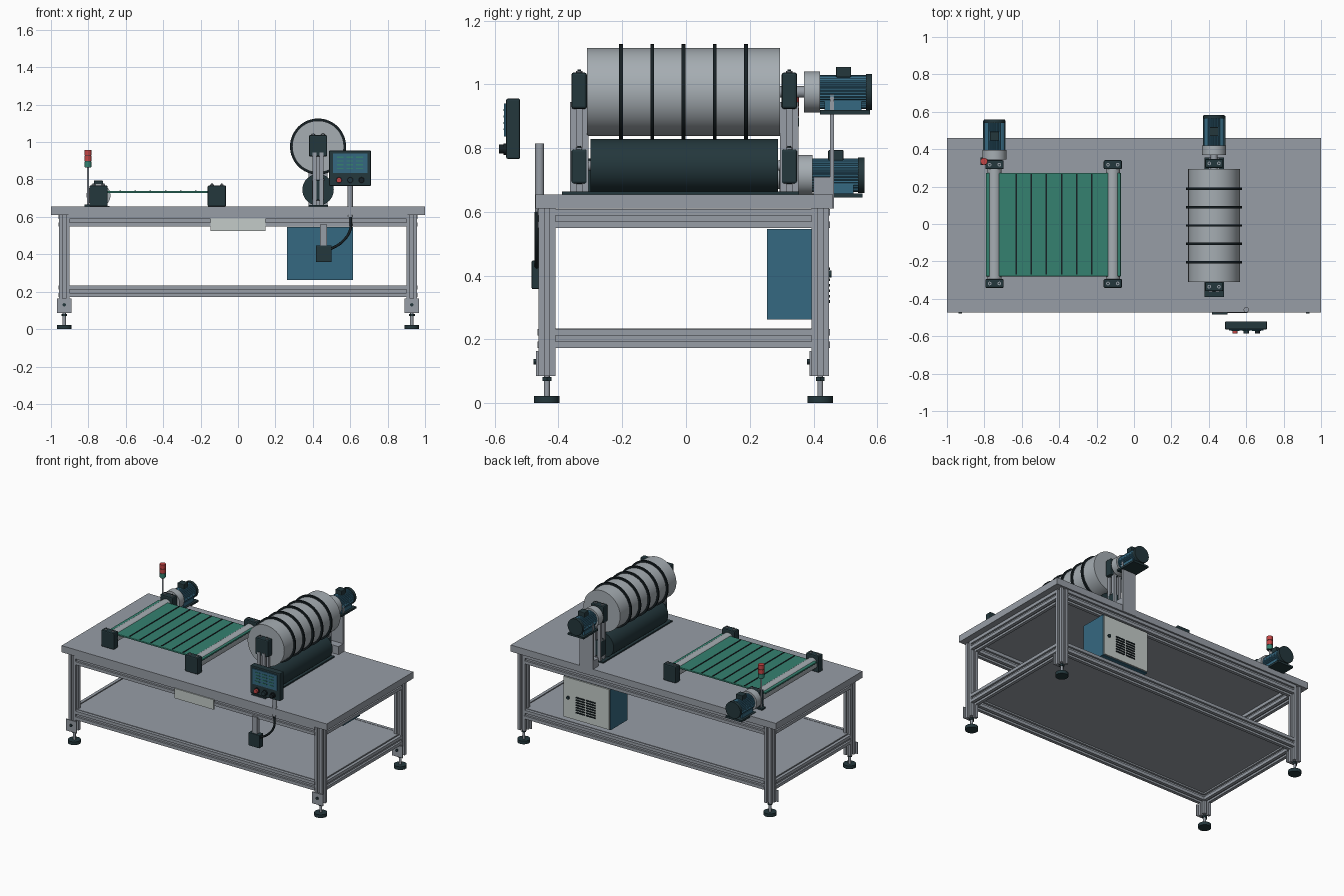
import bpy, bmesh
from math import pi, cos, sin
from mathutils import Matrix, Vector

old = bpy.data.objects.get("Cube")
if old:
    bpy.data.objects.remove(old, do_unlink=True)


def material(name, r, g, b):
    m = bpy.data.materials.new(name)
    m.use_nodes = True
    m.diffuse_color = (r, g, b, 1)
    m.node_tree.nodes["Principled BSDF"].inputs["Base Color"].default_value = (r, g, b, 1)
    return m


STEEL = material("steel grey", .31, .34, .38)
DRUM = material("drum grey", .38, .42, .45)
DARK = material("dark slate", .017, .038, .045)
BLACK = material("black rubber", .008, .014, .017)
BLUE = material("motor blue", .036, .14, .22)
GREEN = material("belt green", .035, .22, .16)
RED = material("signal red", .55, .06, .06)
WHITE = material("off white", .55, .60, .58)

# Rotations turning the local z axis towards each world axis
AXES = {"x": Matrix(((0, 0, 1), (1, 0, 0), (0, 1, 0))),
        "y": Matrix(((1, 0, 0), (0, 0, 1), (0, -1, 0))),
        "z": Matrix.Identity(3)}


def finish(name, bm, mat, smooth=False):
    bmesh.ops.recalc_face_normals(bm, faces=bm.faces)
    mesh = bpy.data.meshes.new(name)
    bm.to_mesh(mesh)
    bm.free()
    mesh.materials.append(mat)
    ob = bpy.data.objects.new(name, mesh)
    bpy.context.scene.collection.objects.link(ob)
    if smooth:
        bpy.ops.object.select_all(action="DESELECT")
        ob.select_set(True)
        bpy.context.view_layer.objects.active = ob
        bpy.ops.object.shade_smooth_by_angle()
    return ob


def box(name, xs, ys, zs, mat, bevel=0):
    bm = bmesh.new()
    bmesh.ops.create_cube(bm, size=1)
    for v in bm.verts:
        v.co = [(a + b) / 2 + c * (b - a) for (a, b), c in zip((xs, ys, zs), v.co)]
    if bevel:
        bmesh.ops.bevel(bm, geom=bm.edges[:], offset=bevel, segments=2,
                        profile=.5, affect="EDGES")
    return finish(name, bm, mat)


def prism(name, pts, start, length, axis, mat, smooth=False):
    bm = bmesh.new()
    face = bm.faces.new([bm.verts.new((u, v, 0)) for u, v in pts])
    ext = bmesh.ops.extrude_face_region(bm, geom=[face])["geom"]
    for v in ext:
        if isinstance(v, bmesh.types.BMVert):
            v.co.z += length
    for v in bm.verts:
        v.co = AXES[axis] @ v.co + Vector(start)
    return finish(name, bm, mat, smooth)


def ring(radius, n=40, ratio=1):
    return [((radius if i % 2 else radius * ratio) * cos(2 * pi * i / n),
             (radius if i % 2 else radius * ratio) * sin(2 * pi * i / n)) for i in range(n)]


def cyl(name, start, radius, length, axis, mat, n=40):
    return prism(name, ring(radius, n), start, length, axis, mat, True)


def slotted(name, start, length, axis, half=.027):
    # Square extrusion with a groove in every face
    s, d = half * .3, half * .45
    side = [(-half, -half), (-s, -half), (-s, d - half), (s, d - half), (s, -half)]
    pts = []
    for c, k in ((1, 0), (0, 1), (-1, 0), (0, -1)):
        pts += [(c * u - k * v, k * u + c * v) for u, v in side]
    return prism(name, pts, start, length, axis, STEEL)


# Table top, lower shelf and frame
LEG_X, FRONT_Y, BACK_Y = .929, -.436, .421
box("table_top", (-1, 1), (-.472, .461), (.61, .655), STEEL)
box("lower_shelf", (-.93, .93), (-.44, .425), (.222, .234), STEEL)
for z, tag in ((.579, "upper"), (.203, "lower")):
    for y, end in ((FRONT_Y, "front"), (BACK_Y, "back")):
        slotted(f"{tag}_{end}_rail", (-.905, y, z), 1.81, "x", .03)
    for x, end in ((-LEG_X, "right"), (LEG_X, "left")):
        slotted(f"{tag}_{end}_rail", (x, -.41, z), .81, "y", .03)

# Legs with bracket plates and levelling feet
for x in (-LEG_X, LEG_X):
    for y in (FRONT_Y, BACK_Y):
        slotted("leg", (x, y, .085), .525, "z")
        box("foot_plate", (x - .04, x + .04), (y - .034, y - .027), (.085, .163), STEEL)
        cyl("plate_bolt", (x, y - .042, .13), .009, .01, "y", DARK, 12)
        cyl("foot_stem", (x, y, .02), .009, .07, "z", STEEL, 16)
        cyl("foot_nut", (x, y, .07), .016, .012, "z", DARK, 6)
        cyl("foot_pad", (x, y, 0), .04, .022, "z", DARK, 32)

# Front name plate
box("front_plate", (-.147, .147), (-.473, -.464), (.525, .592), WHITE)


def bearing(name, x, y, zs, half_x=.049, half_y=.024):
    box(name, (x - half_x, x + half_x), (y - half_y, y + half_y), zs, DARK, .007)
    for dx in (-.026, .026):
        cyl(name + "_bolt", (x + dx, y, zs[1] - .002), .01, .007, "z", STEEL, 12)
        cyl(name + "_bolt_core", (x + dx, y, zs[1] + .004), .005, .006, "z", DARK, 8)


def motor(name, x, y, z):
    cyl(name + "_gearbox", (x, y, z), .064, .05, "y", DRUM)
    prism(name + "_body", ring(.053, 72, .94), (x, y + .05, z), .145, "y", BLUE)
    cyl(name + "_fan_cover", (x, y + .194, z), .056, .02, "y", DARK)
    box(name + "_terminal_box", (x - .025, x + .025), (y + .1, y + .148),
        (z + .045, z + .079), DARK, .004)
    box(name + "_mount", (x - .06, x + .06), (y + .05, y + .207), (z - .07, z - .057), DARK)
    for dx in (-.04, .04):
        box(name + "_mount_rib", (x + dx - .006, x + dx + .006),
            (y + .065, y + .18), (z - .06, z - .03), BLUE)


# Belt conveyor on the right half of the table
ROLLERS = (-.746, -.113)
box("belt", (-.792, -.07), (-.28, .274), (.727, .738), GREEN, .003)
for i in range(6):
    x = -.63 + i * .081
    box("belt_stripe", (x - .004, x + .004), (-.27, .268), (.736, .741), BLACK)
for x in ROLLERS:
    cyl("belt_roller", (x, -.296, .71), .038, .592, "y", DRUM)
    for y in (-.318, .317):
        bearing("belt_bearing", x, y, (.655, .768))
motor("belt_motor", ROLLERS[0], .346, .715)

# Signal tower
cyl("signal_pole", (-.802, .335, .655), .006, .22, "z", STEEL, 16)
box("signal_base", (-.822, -.782), (.315, .355), (.655, .665), DARK)
for i, mat in enumerate((GREEN, RED, RED)):
    z = .868 + i * .031
    cyl("signal_lamp", (-.802, .335, z), .019, .028, "z", mat, 24)
    cyl("signal_spacer", (-.802, .335, z - .004), .016, .008, "z", DARK, 24)

# Winding drum with bands above a pressure roller
DX, DZ = .428, .976
cyl("drum", (DX, -.31, DZ), .138, .605, "y", DRUM, 64)
cyl("drum_shaft", (DX, -.345, DZ), .018, .72, "y", STEEL, 24)
for i in range(5):
    cyl("drum_band", (DX, -.21 + i * .098, DZ), .15, .012, "y", BLACK, 64)
cyl("pressure_roller", (DX, -.30, .745), .084, .588, "y", DARK, 48)
cyl("pressure_shaft", (DX, -.345, .745), .016, .68, "y", STEEL, 24)

# Drum stands
box("stand_base", (DX - .052, DX + .052), (-.389, .355), (.655, .664), DARK)
for y in (-.335, .324):
    slotted("drum_stand", (DX, y, .655), .29, "z", .029)
    bearing("drum_bearing", DX, y, (.923, 1.037))
    bearing("roller_bearing", DX, y, (.688, .797), .032, .025)

# Drum motor and its support
motor("drum_motor", DX, .37, DZ)
box("motor_support", (DX - .05, DX + .05), (.451, .464), (.61, .97), STEEL)
box("support_bracket", (DX - .05, DX + .05), (.40, .452), (.655, .71), STEEL)

# Electrical cabinet with door, vents and lock facing the back
box("cabinet", (.262, .615), (.254, .438), (.262, .546), BLUE)
box("cabinet_door", (.267, .610), (.436, .447), (.267, .541), WHITE)
for i in range(7):
    z = .315 + i * .017
    for x in (.37, .45):
        box("vent_slot", (x, x + .068), (.446, .452), (z, z + .008), BLACK)
cyl("door_lock", (.575, .446, .405), .011, .01, "y", DARK, 16)

# Control panel
box("panel_case", (.487, .711), (-.564, -.52), (.766, .955), DARK, .005)
box("panel_screen", (.508, .692), (-.570, -.563), (.836, .94), BLUE)
for row in range(4):
    for col in range(3):
        x, z = .528 + col * .052, .856 + row * .02
        box("screen_mark", (x, x + .036), (-.573, -.569), (z, z + .006), GREEN)
for x, mat in ((.54, RED), (.60, DARK), (.66, BLACK)):
    cyl("button_collar", (x, -.572, .797), .018, .01, "y", BLACK, 20)
    cyl("button", (x, -.586, .797), .014, .016, "y", mat, 20)

# Panel post, junction box and cable
cyl("panel_post", (.60, -.459, .60), .014, .215, "z", STEEL, 24)
box("junction_bracket", (.438, .476), (-.475, -.45), (.44, .56), STEEL)
box("junction_box", (.417, .50), (-.484, -.44), (.358, .447), DARK, .004)
curve = bpy.data.curves.new("cable", "CURVE")
curve.dimensions = "3D"
curve.bevel_depth = .007
curve.resolution_u = 8
path = [(.602, .60), (.60, .53), (.555, .465), (.49, .425)]
spline = curve.splines.new("BEZIER")
spline.bezier_points.add(len(path) - 1)
for p, (x, z) in zip(spline.bezier_points, path):
    p.co = (x, -.468, z)
    p.handle_left_type = p.handle_right_type = "AUTO"
curve.materials.append(BLACK)
cable = bpy.data.objects.new("cable", curve)
bpy.context.scene.collection.objects.link(cable)
